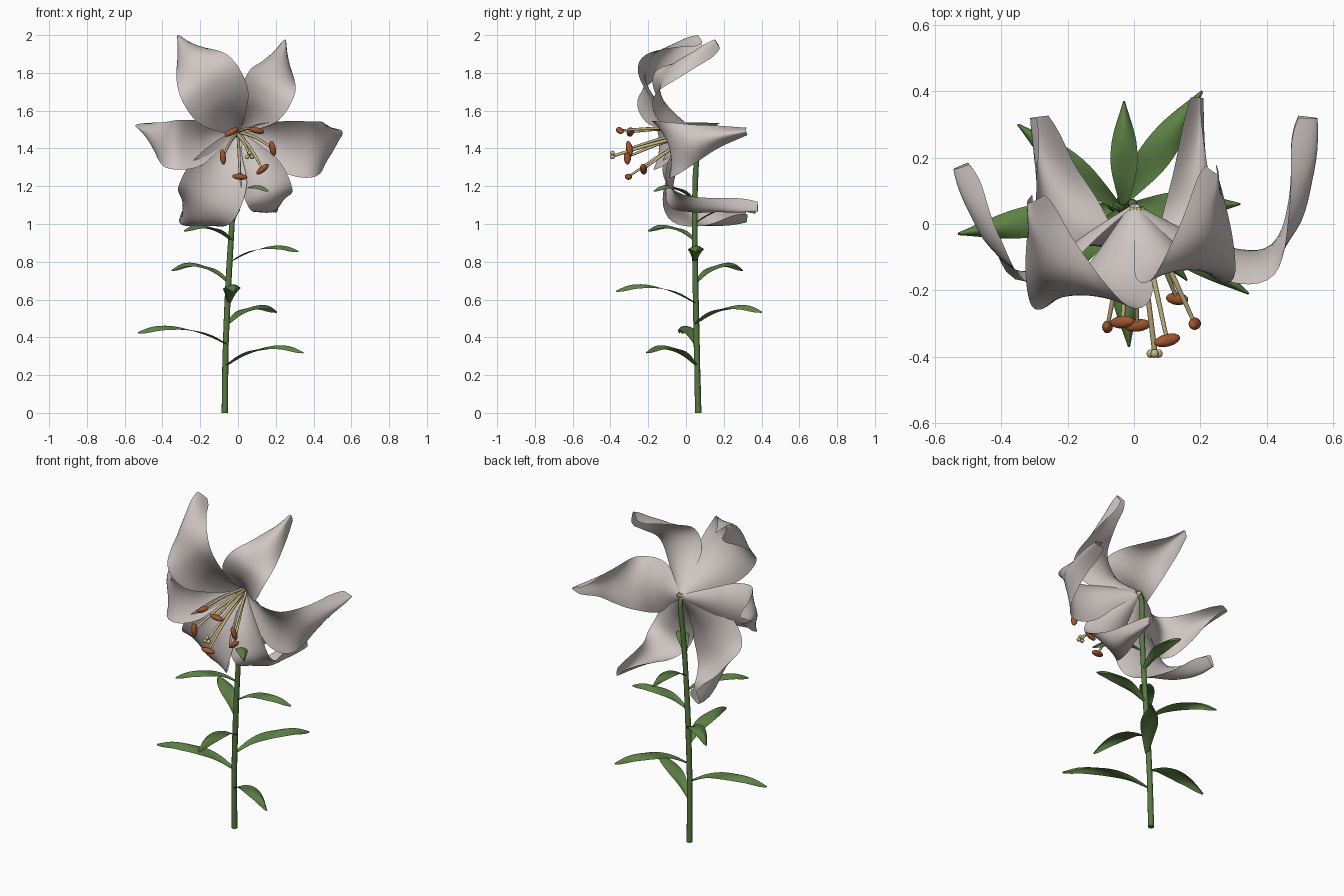
import bpy, bmesh, math
from mathutils import Vector, Matrix

if "Cube" in bpy.data.objects:
    bpy.data.objects.remove(bpy.data.objects["Cube"])


def material(name, rgb):
    m = bpy.data.materials.new(name)
    m.diffuse_color = (*rgb, 1)
    m.use_nodes = True
    m.node_tree.nodes["Principled BSDF"].inputs["Base Color"].default_value = m.diffuse_color
    return m


PETAL = material("petal_white", (0.62, 0.56, 0.54))
LEAF = material("leaf_green", (0.11, 0.22, 0.06))
STEM = material("stem_green", (0.10, 0.19, 0.055))
ANTHER = material("anther_rust", (0.36, 0.095, 0.03))
FILAMENT = material("filament_cream", (0.60, 0.50, 0.25))


def spline(keys, t):
    """Catmull-Rom through evenly spaced keys (vectors or numbers)."""
    n = len(keys) - 1
    i = min(int(t * n), n - 1)
    u = t * n - i
    b, c = keys[i], keys[i + 1]
    a = keys[i - 1] if i > 0 else b * 2 - c
    d = keys[i + 2] if i + 2 <= n else c * 2 - b
    return (b * 2 + (c - a) * u + (a * 2 - b * 5 + c * 4 - d) * u ** 2
            + (b * 3 - a - c * 3 + d) * u ** 3) * 0.5


def finish(name, bm, mat, smooth=True):
    me = bpy.data.meshes.new(name)
    bm.to_mesh(me)
    bm.free()
    me.materials.append(mat)
    for p in me.polygons:
        p.use_smooth = smooth
    ob = bpy.data.objects.new(name, me)
    bpy.context.collection.objects.link(ob)
    return ob


def blade(name, path, side, widths, cups, mat, rows=32, cols=12):
    """Curved sheet along a path; cups bend the edges toward the inner face."""
    path = [Vector(p) for p in path]
    bm = bmesh.new()
    grid = []
    for i in range(rows + 1):
        t = i / rows
        c = spline(path, t)
        # broad tangent window keeps the wide edges rounded at the bend
        tan = (spline(path, min(t + .06, 1)) - spline(path, max(t - .06, 0))).normalized()
        w = (side - tan * side.dot(tan)).normalized()
        n = w.cross(tan)
        hw = max(spline(widths, t), 0.003)
        cup = spline(cups, t)
        row = []
        for j in range(cols + 1):
            s = 2 * j / cols - 1
            row.append(bm.verts.new(c + w * s * hw + n * cup * hw * (s * s - 0.3)))
        grid.append(row)
    for a, b in zip(grid, grid[1:]):
        for j in range(cols):
            bm.faces.new((a[j], a[j + 1], b[j + 1], b[j]))
    return finish(name, bm, mat)


def tube(name, path, radii, mat, sides=10, rows=16):
    """Round rod along a path with a varying radius."""
    path = [Vector(p) for p in path]
    bm = bmesh.new()
    rings = []
    for i in range(rows + 1):
        t = i / rows
        tan = spline(path, min(t + .01, 1)) - spline(path, max(t - .01, 0))
        q = tan.to_track_quat('Z', 'Y')
        r = spline(radii, t)
        rings.append([bm.verts.new(spline(path, t) + q @ Vector(
            (r * math.cos(k * math.tau / sides), r * math.sin(k * math.tau / sides), 0)))
            for k in range(sides)])
    for a, b in zip(rings, rings[1:]):
        for k in range(sides):
            bm.faces.new((a[k], a[(k + 1) % sides], b[(k + 1) % sides], b[k]))
    bm.faces.new(rings[0][::-1])
    bm.faces.new(rings[-1])
    ob = finish(name, bm, mat)
    for p in ob.data.polygons[-2:]:
        p.use_smooth = False
    return ob


def pod(name, centre, direction, size, mat):
    """Stretched ball whose long axis follows the direction."""
    bm = bmesh.new()
    q = Vector(direction).to_track_quat('Z', 'Y').to_matrix().to_4x4()
    mtx = Matrix.Translation(centre) @ q @ Matrix.Diagonal((size[0], size[1], size[2], 1))
    bmesh.ops.create_uvsphere(bm, u_segments=12, v_segments=8, radius=1, matrix=mtx)
    return finish(name, bm, mat)


# Stem
tube("stem", [(-.07, .065, 0), (-.065, .057, .35), (-.05, .05, .7), (-.032, .046, 1.0),
              (-.016, .05, 1.25), (-.005, .062, 1.43), (0, .04, 1.485)],
     [.017, .016, .016, .015, .015, .014, .012], STEM, rows=30)

# Petals: width scale, then centreline from the throat to the curled tip
BASE = (0, .06, 1.485)
petals = {
    "upper_left": (1.08, [(-.05, -.08, 1.56), (-.10, -.185, 1.65), (-.16, -.225, 1.765),
                          (-.235, -.16, 1.87), (-.285, -.04, 1.94), (-.31, .07, 1.985)]),
    "upper_right": (.86, [(.07, -.05, 1.56), (.125, -.13, 1.64), (.175, -.145, 1.74),
                          (.215, -.06, 1.83), (.235, .06, 1.905), (.245, .16, 1.965)]),
    "right": (.97, [(.14, -.025, 1.46), (.27, -.09, 1.42), (.40, -.095, 1.40),
                    (.485, 0, 1.42), (.52, .15, 1.46), (.535, .32, 1.49)]),
    "lower_right": (.80, [(.07, -.02, 1.37), (.125, -.07, 1.26), (.165, -.07, 1.15),
                          (.18, .03, 1.085), (.19, .19, 1.08), (.20, .38, 1.08)]),
    "lower_left": (1.08, [(-.065, -.03, 1.37), (-.11, -.08, 1.25), (-.16, -.065, 1.12),
                          (-.215, .03, 1.04), (-.265, .16, 1.015), (-.30, .32, 1.025)]),
    "left": (.82, [(-.13, -.03, 1.46), (-.23, -.11, 1.43), (-.34, -.15, 1.42),
                   (-.43, -.06, 1.45), (-.485, .05, 1.49), (-.53, .17, 1.52)]),
}
for key, (scale, pts) in petals.items():
    radial = Vector((pts[-1][0], 0, pts[-1][2] - BASE[2])).normalized()
    side = radial.cross(Vector((0, -1, 0)))
    if key == "right":
        side += Vector((0, -.3, 0)) * (1 if side.z > 0 else -1)
    blade("petal_" + key, [BASE] + pts, side,
          [w * scale for w in (.015, .086, .15, .158, .115, .064, .020)],
          [.4, .4, .36, .2, -.35, -1.1, -3.0], PETAL)

# Leaves: base height, tip, half width
leaves = [(.25, (.345, -.21, .32), .042), (.36, (-.53, -.03, .425), .048),
          (.47, (.205, .40, .535), .048), (.58, (-.015, -.37, .645), .045),
          (.68, (-.35, .30, .755), .042), (.80, (.32, .06, .855), .042),
          (.91, (-.285, -.20, .965), .040), (1.0, (-.03, .37, 1.06), .040),
          (1.12, (.16, -.17, 1.175), .034)]
for i, (z, tip, half) in enumerate(leaves):
    base = Vector((-.07 + .04 * z, .055 - .01 * z, z))
    tip = Vector(tip)
    lift = [0, .05, .082, .100, .098, .07]
    path = []
    for k in range(6):
        p = base.lerp(tip, k / 5)
        p.z = z + lift[k] * (tip.z - z) / .07
        path.append(p)
    flat = Vector((tip.x - base.x, tip.y - base.y, 0)).normalized()
    blade("leaf_%d" % (i + 1), path, flat.cross(Vector((0, 0, 1))),
          [half * w for w in (.2, .65, 1, .95, .6, .08)],
          [.5, .3, 0, -.4, -.9, -2], LEAF, rows=16, cols=8)

# Stamens: rust anthers on cream filaments
stamens = [((-.08, -.31, 1.355), (-.1, 0, 1)), ((-.035, -.295, 1.487), (1, .1, .6)),
           ((.01, -.305, 1.25), (1, .1, -.1)), ((.10, -.35, 1.495), (1, .25, -.25)),
           ((.183, -.30, 1.40), (-.2, -.2, 1)), ((.13, -.225, 1.29), (1, -.1, .8))]
for i, (tip, direction) in enumerate(stamens):
    tip = Vector(tip)
    root = Vector((tip.x * .12, .05, 1.485 + (tip.z - 1.42) * .12))
    mid = root.lerp(tip, .5) + Vector((0, 0, .012))
    tube("filament_%d" % (i + 1), [root, mid, tip], [.008, .008, .006], FILAMENT, 8, 8)
    pod("anther_%d" % (i + 1), tip, direction, (.019, .016, .041), ANTHER)

# Pistil with a three-lobed stigma
end = Vector((.062, -.38, 1.362))
tube("pistil", [(0, .05, 1.475), (.035, -.17, 1.425), end], [.011, .008, .008], FILAMENT, 8, 8)
for k in range(3):
    a = math.radians(90 + 120 * k)
    pod("stigma_lobe_%d" % (k + 1), end + Vector((.014 * math.cos(a), -.01, .014 * math.sin(a))),
        (0, 1, 0), (.012, .012, .013), FILAMENT)
